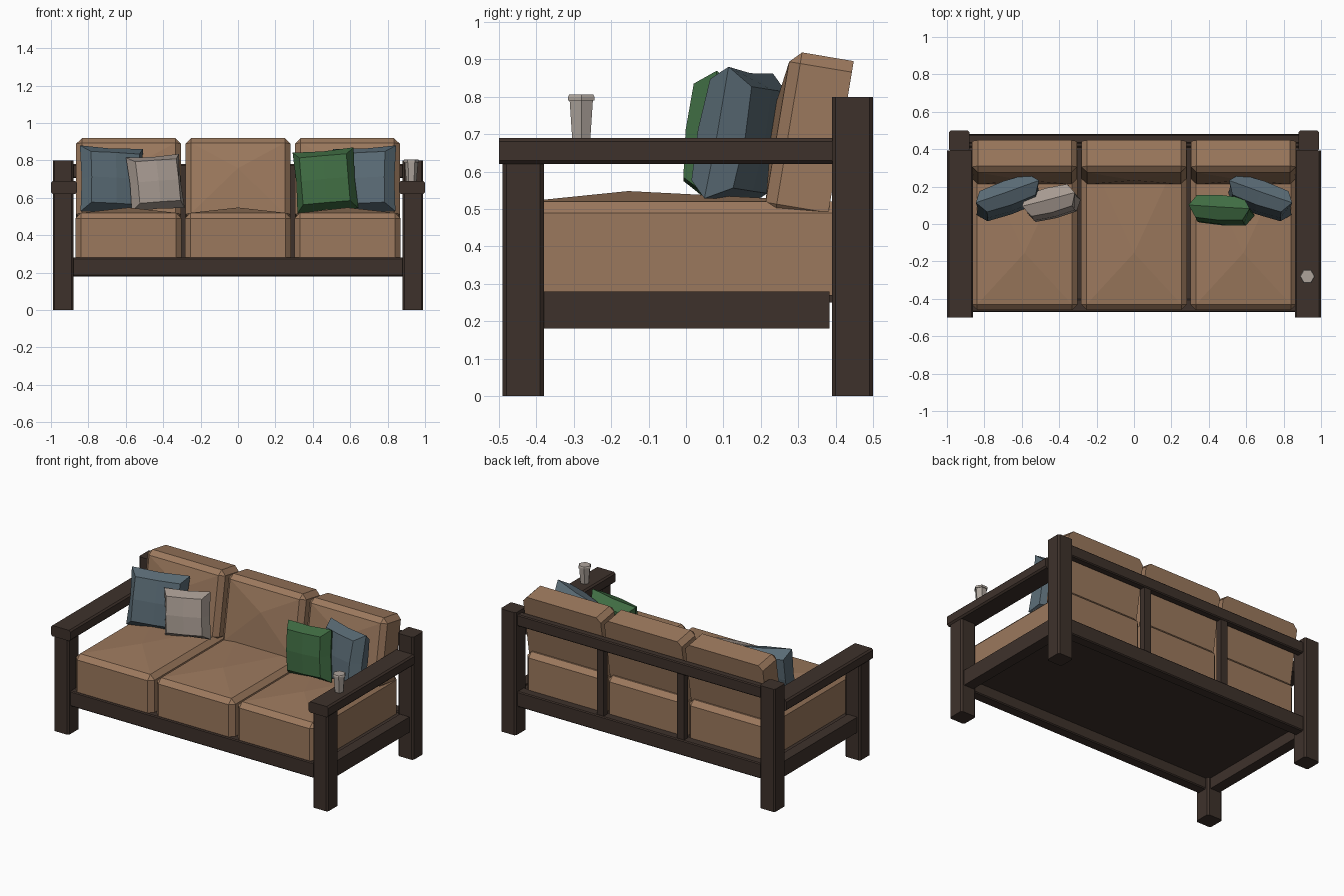
import bpy, bmesh
from math import radians
from mathutils import Matrix

if "Cube" in bpy.data.objects:
    bpy.data.objects.remove(bpy.data.objects["Cube"])


def material(name, rgb):
    m = bpy.data.materials.new(name)
    m.diffuse_color = (*rgb, 1)
    m.use_nodes = True
    m.node_tree.nodes["Principled BSDF"].inputs["Base Color"].default_value = m.diffuse_color
    return m


WOOD = material("dark_wood", (0.048, 0.031, 0.024))
TAN = material("tan_fabric", (0.33, 0.19, 0.11))
BLUE = material("blue_fabric", (0.10, 0.145, 0.175))
GREEN = material("green_fabric", (0.05, 0.15, 0.055))
GREY = material("grey_fabric", (0.38, 0.32, 0.28))
CLAY = material("pale_ceramic", (0.42, 0.37, 0.33))


def finish(name, bm, mat, matrix=Matrix()):
    bmesh.ops.recalc_face_normals(bm, faces=bm.faces)
    me = bpy.data.meshes.new(name)
    bm.to_mesh(me)
    bm.free()
    me.materials.append(mat)
    ob = bpy.data.objects.new(name, me)
    ob.matrix_world = matrix
    bpy.context.collection.objects.link(ob)
    return ob


def box_bm(x, y, z):
    bm = bmesh.new()
    bmesh.ops.create_cube(bm, size=1)
    for v in bm.verts:
        for i, (a, b) in enumerate((x, y, z)):
            v.co[i] = a if v.co[i] < 0 else b
    return bm


def beam(name, x, y, z, bevel=0.01):
    # timber chamfered along its long edges only
    bm = box_bm(x, y, z)
    if bevel:
        longest = max(e.calc_length() for e in bm.edges)
        edges = [e for e in bm.edges if e.calc_length() > longest - 1e-4]
        bmesh.ops.bevel(bm, geom=edges, offset=bevel, segments=1, affect='EDGES')
    return finish(name, bm, WOOD)


def cushion(name, w, d, h, apex_y, bulge, matrix):
    # chamfered everywhere but the base, top face raised to a low peak
    bm = box_bm((-w / 2, w / 2), (-d / 2, d / 2), (0, h))
    edges = [e for e in bm.edges if max(v.co.z for v in e.verts) > 0]
    bmesh.ops.bevel(bm, geom=edges, offset=0.03, segments=1, affect='EDGES')
    top = max((f for f in bm.faces if f.normal.z > 0.9),
              key=lambda f: f.calc_area())
    peak = bmesh.ops.poke(bm, faces=[top])["verts"][0]
    peak.co = (0, apex_y, h + bulge)
    return finish(name, bm, TAN, matrix)


def pillow(name, size, loc, lean, roll, yaw, mat):
    # pinched seam ring with smaller puffed faces in front and behind
    bm = bmesh.new()
    rings = []
    for side, s, pinch in ((-1, 0.77, 1.0), (0, 1, 0.955), (1, 0.77, 1.0)):
        r = size * s / 2
        ring = []
        for sx, sz in ((-1, -1), (0, -1), (1, -1), (1, 0),
                       (1, 1), (0, 1), (-1, 1), (-1, 0)):
            mid = sx * sz == 0
            k = r * (pinch if mid else 1)
            depth = side * (0.068 if mid else 0.060)
            ring.append(bm.verts.new((sx * k, depth, sz * k)))
        rings.append(ring)
    for a, b in zip(rings, rings[1:]):
        for i in range(8):
            j = (i + 1) % 8
            bm.faces.new((a[i], a[j], b[j], b[i]))
    for ring, depth in ((rings[0], -0.076), (rings[2], 0.076)):
        centre = bm.verts.new((0, depth, 0))
        for i in range(8):
            bm.faces.new((ring[i], ring[(i + 1) % 8], centre))
    rot = (Matrix.Rotation(radians(yaw), 4, 'Z')
           @ Matrix.Rotation(radians(-lean), 4, 'X')
           @ Matrix.Rotation(radians(-roll), 4, 'Y'))
    return finish(name, bm, mat, Matrix.Translation(loc) @ rot)


# legs, arms, side rails and back slats
for side, s in (("left", -1), ("right", 1)):
    def span(a, b):
        return tuple(sorted((s * a, s * b)))
    beam(side + "_front_leg", span(0.88, 0.99), (-0.49, -0.38), (0, 0.625))
    beam(side + "_back_leg", span(0.88, 0.99), (0.39, 0.50), (0, 0.80))
    beam(side + "_armrest", span(0.86, 1.0), (-0.50, 0.392), (0.62, 0.69))
    beam(side + "_side_rail", span(0.90, 0.97), (-0.382, 0.383), (0.18, 0.28), 0)
    beam(side + "_back_slat", span(0.265, 0.315), (0.43, 0.47), (0.27, 0.715), 0)

# long rails and base panel
beam("front_rail", (-0.885, 0.885), (-0.47, -0.40), (0.18, 0.28), 0.006)
beam("back_rail", (-0.885, 0.885), (0.41, 0.48), (0.18, 0.28), 0.006)
beam("top_back_rail", (-0.885, 0.885), (0.43, 0.478), (0.705, 0.78), 0.006)
beam("base_panel", (-0.91, 0.91), (-0.41, 0.42), (0.25, 0.27), 0)

# seat and back cushions
for i, x in enumerate((-0.585, 0, 0.585)):
    cushion(f"seat_cushion_{i + 1}", 0.567, 0.885, 0.254, -0.137, 0.028,
            Matrix.Translation((x, -0.0175, 0.266)))
    cushion(f"back_cushion_{i + 1}", 0.56, 0.441, 0.17, 0.05, 0.02,
            Matrix.Translation((x, 0.412, 0.678))
            @ Matrix.Rotation(radians(80.5), 4, 'X'))

# throw pillows
pillow("left_blue_pillow", 0.358, (-0.675, 0.141, 0.695), 10, -3, 20, BLUE)
pillow("grey_pillow", 0.293, (-0.442, 0.112, 0.680), 9, 4, 14, GREY)
pillow("right_blue_pillow", 0.358, (0.675, 0.141, 0.695), 10, 3, -20, BLUE)
pillow("green_pillow", 0.328, (0.468, 0.074, 0.693), 6, 5, -4, GREEN)

# six-sided cup on the right armrest
bm = bmesh.new()
for r1, r2, z1, z2 in ((0.028, 0.036, 0.688, 0.792), (0.041, 0.041, 0.79, 0.799),
                       (0.041, 0.037, 0.799, 0.806)):
    bmesh.ops.create_cone(bm, cap_ends=True, segments=6, radius1=r1, radius2=r2,
                          depth=z2 - z1,
                          matrix=Matrix.Translation((0, 0, (z1 + z2) / 2))
                          @ Matrix.Rotation(radians(30), 4, 'Z'))
finish("cup", bm, CLAY, Matrix.Translation((0.927, -0.28, 0)))
